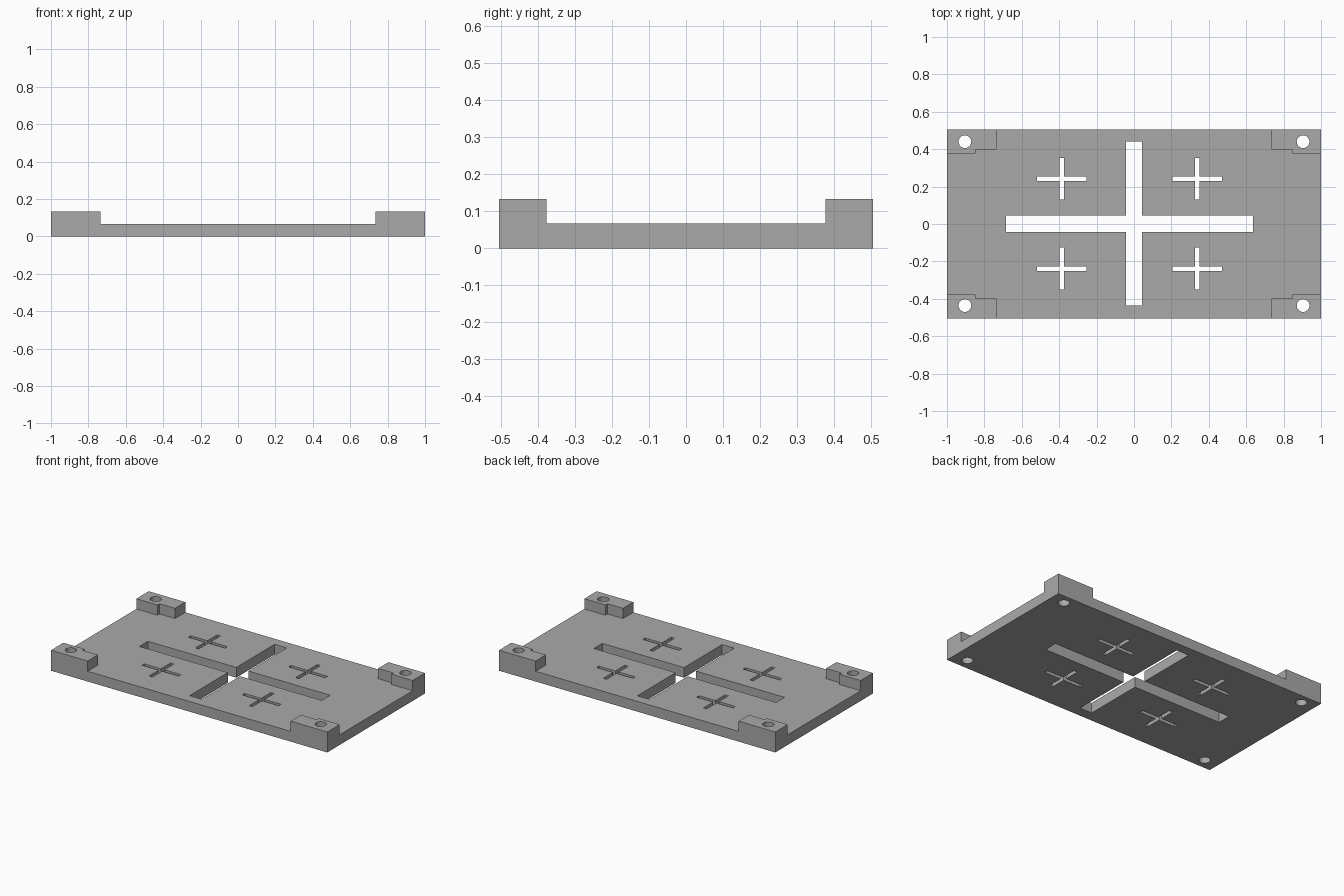
import bpy
import bmesh
from math import cos, sin, tau

if "Cube" in bpy.data.objects:
    bpy.data.objects.remove(bpy.data.objects["Cube"], do_unlink=True)

HALF_X, HALF_Y = 1.0, 0.505
PLATE_TOP, PAD_TOP = 0.067, 0.134

grey = bpy.data.materials.new("plain grey")
grey.use_nodes = True
grey.diffuse_color = (0.4, 0.4, 0.4, 1)
grey.node_tree.nodes["Principled BSDF"].inputs["Base Color"].default_value = (0.4, 0.4, 0.4, 1)


def prisms(name, outlines, z0, z1):
    """One object holding an upright prism for each flat outline."""
    bm = bmesh.new()
    for outline in outlines:
        base = bm.faces.new([bm.verts.new((x, y, z0)) for x, y in outline])
        top = bmesh.ops.extrude_face_region(bm, geom=[base])["geom"]
        verts = [v for v in top if isinstance(v, bmesh.types.BMVert)]
        bmesh.ops.translate(bm, verts=verts, vec=(0, 0, z1 - z0))
    bmesh.ops.recalc_face_normals(bm, faces=bm.faces)
    mesh = bpy.data.meshes.new(name)
    bm.to_mesh(mesh)
    bm.free()
    mesh.materials.append(grey)
    obj = bpy.data.objects.new(name, mesh)
    bpy.context.collection.objects.link(obj)
    return obj


def cross(cx, cy, left, right, down, up, w):
    points = [(-w, down), (w, down), (w, -w), (right, -w), (right, w), (w, w),
              (w, up), (-w, up), (-w, w), (left, w), (left, -w), (-w, -w)]
    return [(cx + x, cy + y) for x, y in points]


def circle(cx, cy, r, n=32):
    return [(cx + r * cos(tau * i / n), cy + r * sin(tau * i / n)) for i in range(n)]


def combine(target, other, operation):
    mod = target.modifiers.new(operation.lower(), "BOOLEAN")
    mod.operation, mod.object, mod.solver = operation, other, "EXACT"
    bpy.context.view_layer.objects.active = target
    bpy.ops.object.modifier_apply(modifier=mod.name)
    bpy.data.objects.remove(other, do_unlink=True)


# Base plate
plate = prisms("mounting_plate", [[(-HALF_X, -HALF_Y), (HALF_X, -HALF_Y),
                                   (HALF_X, HALF_Y), (-HALF_X, HALF_Y)]], 0, PLATE_TOP)

# Stepped raised pads at the four corners
pad = [(HALF_X, HALF_Y), (0.735, HALF_Y), (0.735, 0.398),
       (0.848, 0.398), (0.848, 0.377), (HALF_X, 0.377)]
corners = [(sx, sy) for sx in (-1, 1) for sy in (-1, 1)]
pads = prisms("corner_pads", [[(x * sx, y * sy) for x, y in pad] for sx, sy in corners],
              PLATE_TOP / 2, PAD_TOP)
combine(plate, pads, "UNION")

# Central cross slot, four small cross slots and the corner screw holes
cuts = [cross(0, 0.001, -0.684, 0.636, -0.438, 0.44, 0.044)]
cuts += [cross(x, y, -0.132, 0.132, -0.112, 0.112, 0.012)
         for x in (-0.387, 0.338) for y in (-0.238, 0.242)]
cuts += [circle(0.904 * sx, 0.002 + 0.438 * sy, 0.034) for sx, sy in corners]
combine(plate, prisms("slot_cutter", cuts, -0.1, 0.3), "DIFFERENCE")

# Flat faces with smooth hole walls
plate.select_set(True)
bpy.context.view_layer.objects.active = plate
bpy.ops.object.shade_smooth_by_angle(angle=0.5)
